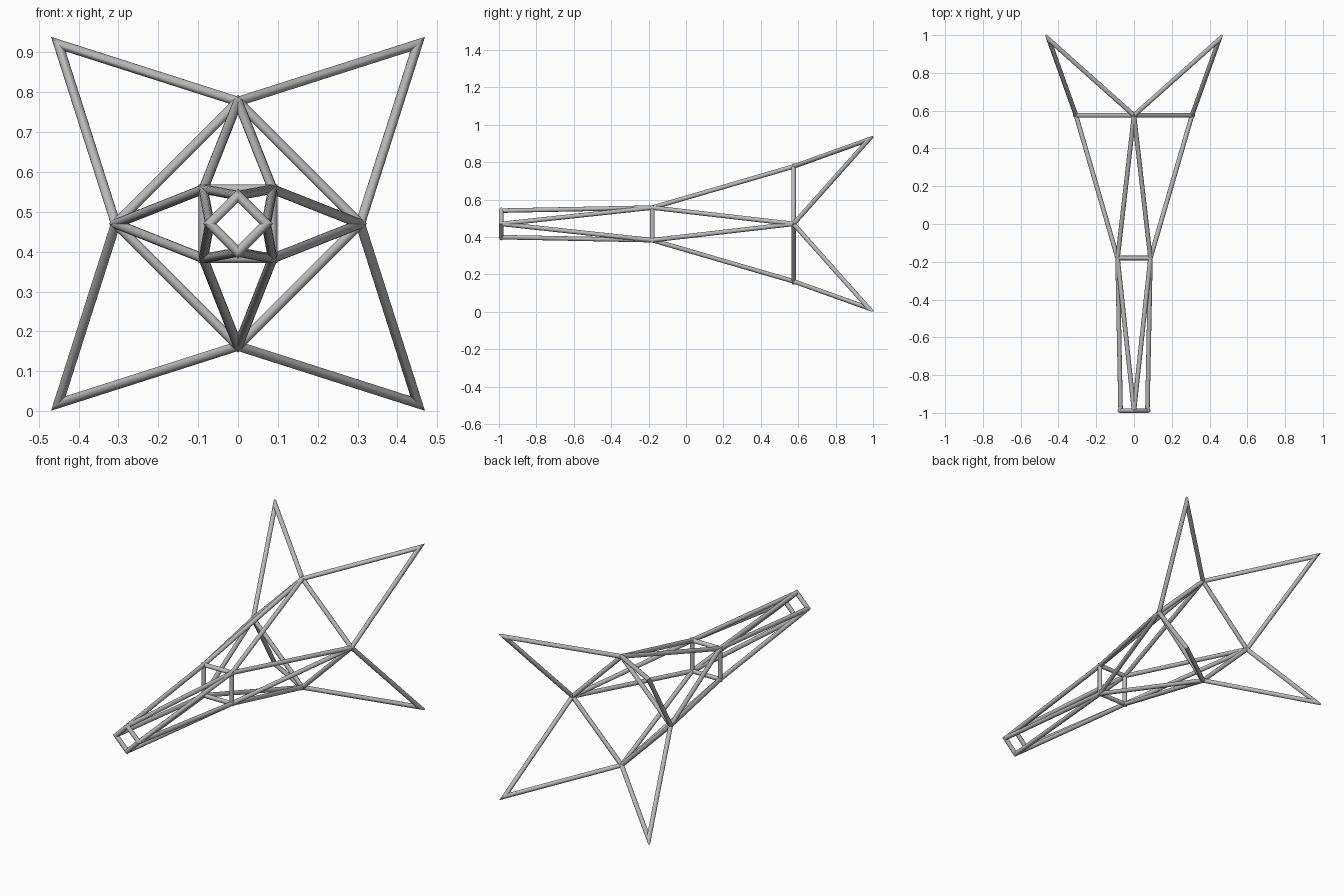
import bpy
import bmesh
from math import sin, cos, pi, radians
from mathutils import Vector

cube = bpy.data.objects.get("Cube")
if cube:
    bpy.data.objects.remove(cube, do_unlink=True)

RADIUS = 0.012
SIDES = 16
MID_Z = 0.47

metal = bpy.data.materials.new("grey metal")
metal.use_nodes = True
grey = (0.5, 0.5, 0.5, 1)
metal.diffuse_color = grey
metal.node_tree.nodes["Principled BSDF"].inputs["Base Color"].default_value = grey


def add_strut(bm, a, b, cut_a=None, cut_b=None):
    """Round bar from a to b; each end is cut by a plane with the given normal."""
    d = (b - a).normalized()
    helper = Vector((0, 0, 1)) if abs(d.z) < 0.9 else Vector((1, 0, 0))
    u = d.cross(helper).normalized()
    v = d.cross(u)
    rings = []
    for end, normal in ((a, cut_a or d), (b, cut_b or d)):
        ring = []
        for i in range(SIDES):
            t = 2 * pi * i / SIDES
            off = (u * cos(t) + v * sin(t)) * RADIUS
            ring.append(bm.verts.new(end + off - d * (off.dot(normal) / d.dot(normal))))
        rings.append(ring)
    for i in range(SIDES):
        j = (i + 1) % SIDES
        bm.faces.new((rings[0][i], rings[0][j], rings[1][j], rings[1][i]))
    bm.faces.new(rings[0][::-1])
    bm.faces.new(rings[1])


def add_path(bm, pts, closed=False):
    """Bars along a path, mitred where they meet."""
    n = len(pts)

    def mitre(i):
        if not closed and i in (0, n - 1):
            return None
        before = (pts[i] - pts[i - 1]).normalized()
        after = (pts[(i + 1) % n] - pts[i]).normalized()
        return before + after

    for i in range(n if closed else n - 1):
        j = (i + 1) % n
        add_strut(bm, pts[i], pts[j], mitre(i), mitre(j))


def finish(bm, name):
    bmesh.ops.recalc_face_normals(bm, faces=bm.faces)
    mesh = bpy.data.meshes.new(name)
    bm.to_mesh(mesh)
    bm.free()
    mesh.materials.append(metal)
    mesh.shade_smooth()
    mesh.set_sharp_from_angle(angle=radians(40))
    bpy.context.collection.objects.link(bpy.data.objects.new(name, mesh))


def four_points(radius, y, turn):
    return [Vector((radius * cos(turn + k * pi / 2), y, MID_Z + radius * sin(turn + k * pi / 2)))
            for k in range(4)]


# Four-point frames from nose to tail
nose = four_points(0.071, -0.988, 0)
waist = four_points(0.087 * 2 ** 0.5, -0.18, pi / 4)
shoulder = four_points(0.307, 0.575, 0)
tips = four_points(0.451 * 2 ** 0.5, 0.977, pi / 4)

# Closed rings
for name, ring in (("nose_ring", nose), ("waist_ring", waist), ("shoulder_ring", shoulder)):
    bm = bmesh.new()
    add_path(bm, ring, closed=True)
    finish(bm, name)

# Long bars joining each diamond to the waist square
for name, diamond in (("nose_bars", nose), ("body_bars", shoulder)):
    bm = bmesh.new()
    for k in range(4):
        add_strut(bm, diamond[k], waist[k])
        add_strut(bm, diamond[k], waist[k - 1])
    finish(bm, name)

# Pointed fins at the tail
for k, place in enumerate(("upper_left", "upper_right", "lower_right", "lower_left")):
    bm = bmesh.new()
    add_path(bm, [shoulder[k], tips[k], shoulder[(k + 1) % 4]])
    finish(bm, place + "_fin")
